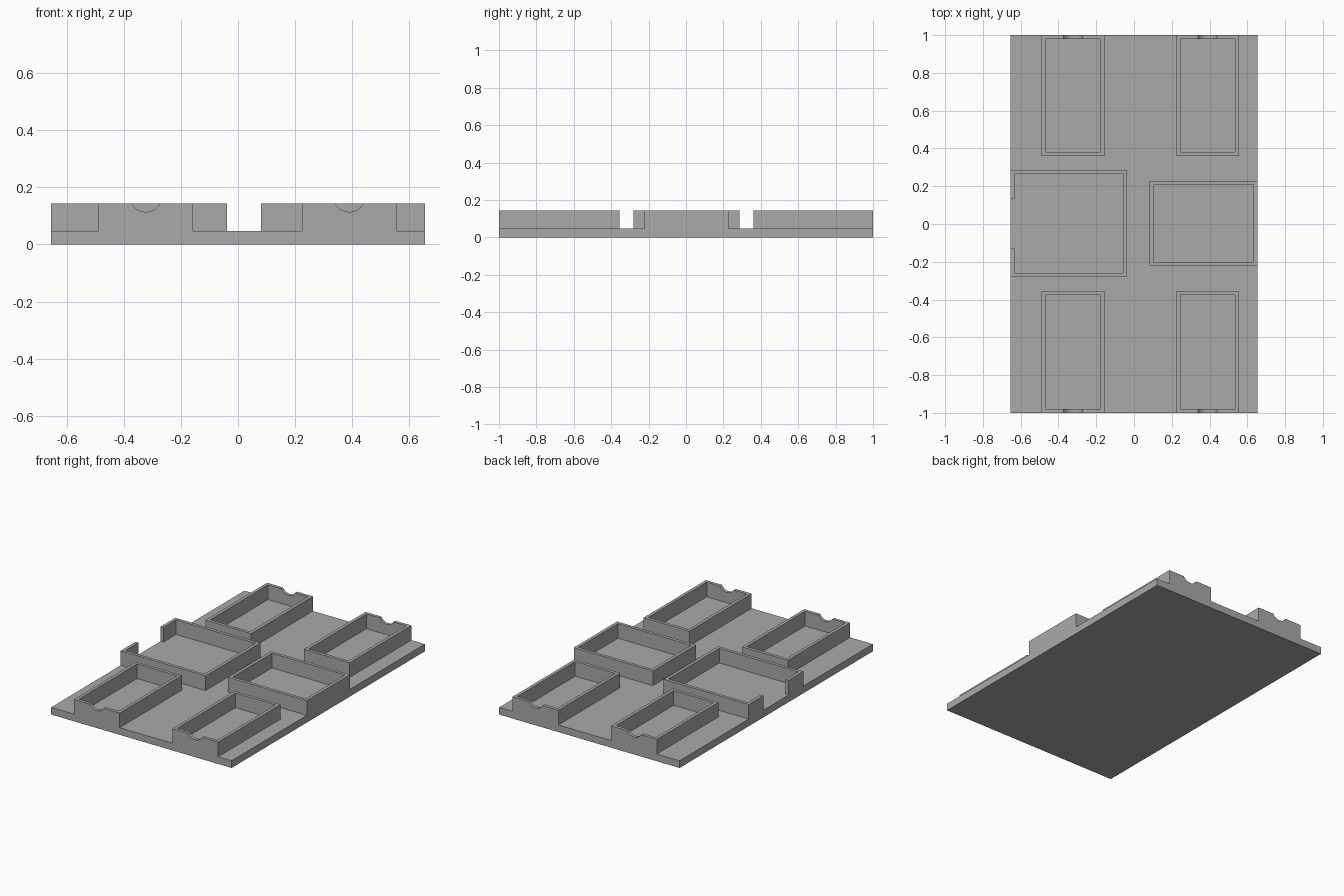
import bpy
from math import pi

if "Cube" in bpy.data.objects:
    bpy.data.objects.remove(bpy.data.objects["Cube"], do_unlink=True)

grey = bpy.data.materials.new("plain_grey")
grey.use_nodes = True
GREY = (0.4, 0.4, 0.4, 1)
grey.diffuse_color = GREY
grey.node_tree.nodes["Principled BSDF"].inputs["Base Color"].default_value = GREY

FLOOR, TOP, WALL = 0.047, 0.143, 0.021
HALF_X = 0.654


def block(name, x0, x1, y0, y1, z0, z1):
    """Axis-aligned box between two corners."""
    bpy.ops.mesh.primitive_cube_add(size=1)
    ob = bpy.context.object
    ob.name = name
    for v in ob.data.vertices:
        for i, (a, b) in enumerate(((x0, x1), (y0, y1), (z0, z1))):
            v.co[i] = a if v.co[i] < 0 else b
    ob.data.materials.append(grey)
    return ob


def cut(ob, cutter):
    """Subtract the cutter from the part, then discard the cutter."""
    cutter.hide_render = True
    mod = ob.modifiers.new("cut", "BOOLEAN")
    mod.operation = "DIFFERENCE"
    mod.solver = "EXACT"
    mod.object = cutter
    bpy.context.view_layer.objects.active = ob
    bpy.ops.object.modifier_apply(modifier=mod.name)
    bpy.data.objects.remove(cutter, do_unlink=True)


def tray(name, x0, x1, y0, y1):
    """Rectangular ring of thin walls standing on the plate."""
    ob = block(name, x0, x1, y0, y1, FLOOR, TOP)
    cut(ob, block("hollow", x0 + WALL, x1 - WALL, y0 + WALL, y1 - WALL, 0, 1))
    return ob


# Base plate
block("base_plate", -HALF_X, HALF_X, -1, 1, 0, FLOOR)

# Four end trays, each with a round notch in its outer wall
for side, x0, x1, mid in (("right", -0.489, -0.157, -0.323), ("left", 0.224, 0.556, 0.39)):
    for end, y0, y1, edge in (("front", -1, -0.355, -1), ("back", 0.361, 1, 1)):
        ob = tray(f"{end}_{side}_tray", x0, x1, y0, y1)
        bpy.ops.mesh.primitive_cylinder_add(
            vertices=48, radius=0.058, depth=0.1,
            location=(mid, edge, TOP + 0.029), rotation=(pi / 2, 0, 0))
        cut(ob, bpy.context.object)

# Closed middle tray
tray("closed_middle_tray", 0.081, HALF_X, -0.221, 0.227)

# Open middle tray with a gap in its outer wall
ob = tray("open_middle_tray", -HALF_X, -0.038, -0.281, 0.285)
cut(ob, block("gap", -1, -HALF_X + 2 * WALL, -0.127, 0.132, 0, 1))
